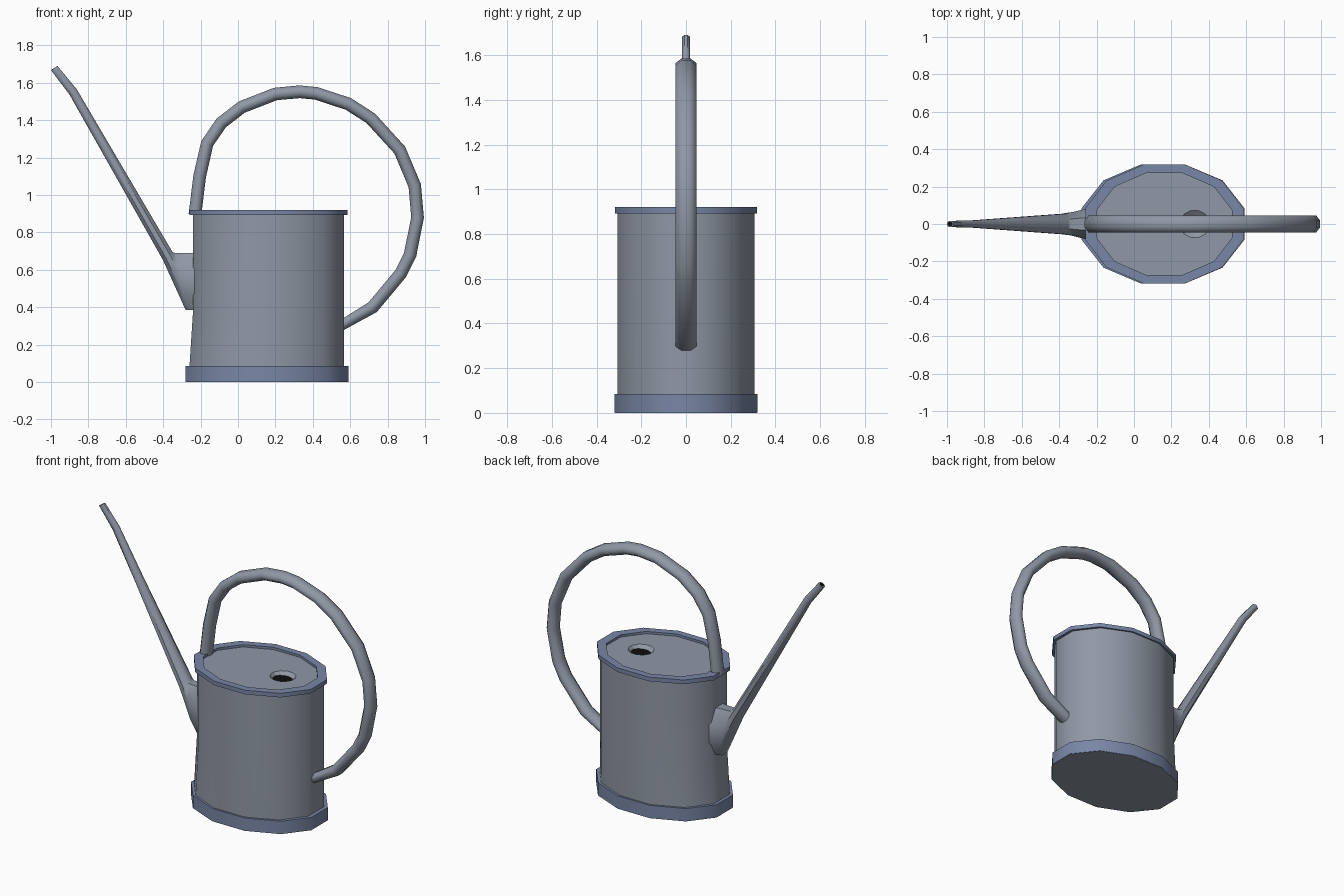
import bpy, bmesh, math
from mathutils import Vector

if "Cube" in bpy.data.objects:
    bpy.data.objects.remove(bpy.data.objects["Cube"])


def material(name, rgb):
    m = bpy.data.materials.new(name)
    m.diffuse_color = (*rgb, 1)
    m.use_nodes = True
    m.node_tree.nodes["Principled BSDF"].inputs["Base Color"].default_value = m.diffuse_color
    return m


blue = material("blue_trim", (0.19, 0.24, 0.38))
zinc = material("zinc", (0.28, 0.315, 0.38))
black = material("dark_opening", (0.004, 0.004, 0.004))


def oval(cx, rx, ry, z, n=12):
    """Horizontal oval ring with a flat side facing each axis."""
    return [Vector((cx + rx * math.cos(a), ry * math.sin(a), z))
            for a in ((i + 0.5) * math.tau / n for i in range(n))]


def section(top, bottom, half_y, n=8):
    """Tube section spanning two (x, z) points, with a half width in y."""
    t, b = Vector((top[0], 0, top[1])), Vector((bottom[0], 0, bottom[1]))
    k = 1 / math.cos(math.pi / n)
    return [(t + b) / 2 + (t - b) / 2 * k * math.cos(a) + Vector((0, half_y * k * math.sin(a), 0))
            for a in ((i + 0.5) * math.tau / n for i in range(n))]


def loft(name, rings, caps=(False, False), closed=False, mat=zinc, angle=50):
    """Skin a list of equal-sized rings."""
    bm = bmesh.new()
    loops = [[bm.verts.new(p) for p in r] for r in rings]
    pairs = list(zip(loops, loops[1:])) + ([(loops[-1], loops[0])] if closed else [])
    for a, b in pairs:
        n = len(a)
        for i in range(n):
            j = (i + 1) % n
            bm.faces.new((a[i], a[j], b[j], b[i]))
    if caps[0]:
        bm.faces.new(loops[0][::-1])
    if caps[1]:
        bm.faces.new(loops[-1])
    if closed or any(caps):
        bmesh.ops.recalc_face_normals(bm, faces=bm.faces)
    me = bpy.data.meshes.new(name)
    bm.to_mesh(me)
    bm.free()
    ob = bpy.data.objects.new(name, me)
    bpy.context.collection.objects.link(ob)
    me.materials.append(mat)
    bpy.ops.object.select_all(action='DESELECT')
    ob.select_set(True)
    bpy.context.view_layer.objects.active = ob
    bpy.ops.object.shade_smooth_by_angle(angle=math.radians(angle))
    return ob


# Body wall, leaning in slightly below the spout, with its floor
loft("body", [oval(0.153, 0.427, 0.318, 0.085), oval(0.163, 0.417, 0.318, 0.39),
              oval(0.163, 0.417, 0.318, 0.905)])
loft("floor", [oval(0.155, 0.447, 0.328, 0), oval(0.155, 0.447, 0.328, 0.003)],
     caps=(True, True))

# Blue bands around the foot and the top edge
loft("base_band", [oval(0.155, 0.45, 0.33, 0.001), oval(0.155, 0.45, 0.33, 0.085),
                   oval(0.155, 0.415, 0.305, 0.085), oval(0.155, 0.415, 0.305, 0.001)],
     closed=True, mat=blue)
loft("top_rim", [oval(0.162, 0.437, 0.328, 0.893), oval(0.162, 0.437, 0.328, 0.92),
                 oval(0.162, 0.375, 0.282, 0.92), oval(0.162, 0.375, 0.282, 0.893)],
     closed=True, mat=blue)

# Lid plate with a round filling hole, dark inside
loft("lid", [oval(0.162, 0.40, 0.30, 0.905), oval(0.325, 0.08, 0.075, 0.905),
             oval(0.325, 0.064, 0.047, 0.885), oval(0.162, 0.40, 0.30, 0.895)],
     closed=True, angle=20)
loft("filling_hole", [oval(0.325, 0.066, 0.049, 0.882), oval(0.325, 0.066, 0.049, 0.886)],
     caps=(True, True), mat=black)

# Tapering spout, flaring into the body and open at the tip
loft("spout", [section((-0.20, 0.69), (-0.20, 0.385), 0.11),
               section((-0.25, 0.69), (-0.25, 0.385), 0.083),
               section((-0.335, 0.69), (-0.28, 0.385), 0.066),
               section((-0.35, 0.695), (-0.40, 0.65), 0.055),
               section((-0.862, 1.565), (-0.90, 1.535), 0.018),
               section((-0.965, 1.69), (-1.0, 1.668), 0.017),
               section((-0.971, 1.687), (-0.995, 1.671), 0.012)], caps=(True, False))
loft("spout_opening", [section((-0.971, 1.687), (-0.995, 1.671), 0.012),
                       section((-0.968, 1.683), (-0.992, 1.667), 0.012)],
     caps=(True, True), mat=black)

# Looping handle from the top rim round to the back of the body
path = [(-0.23, 0.895), (-0.205, 1.1), (-0.165, 1.275), (-0.09, 1.385), (0.02, 1.47),
        (0.2, 1.54), (0.33, 1.552), (0.42, 1.543), (0.59, 1.487), (0.71, 1.41),
        (0.865, 1.24), (0.945, 1.05), (0.96, 0.88), (0.92, 0.68), (0.87, 0.58),
        (0.72, 0.40), (0.54, 0.295)]
pts = [Vector(p) for p in path]
rings = []
for i, p in enumerate(pts):
    d = (pts[min(i + 1, len(pts) - 1)] - pts[max(i - 1, 0)]).normalized()
    nrm = Vector((-d.y, d.x)) * (0.027 if i == len(pts) - 1 else 0.034)
    rings.append(section(p + nrm, p - nrm, 0.046))
loft("handle", rings, caps=(True, True), angle=75)
